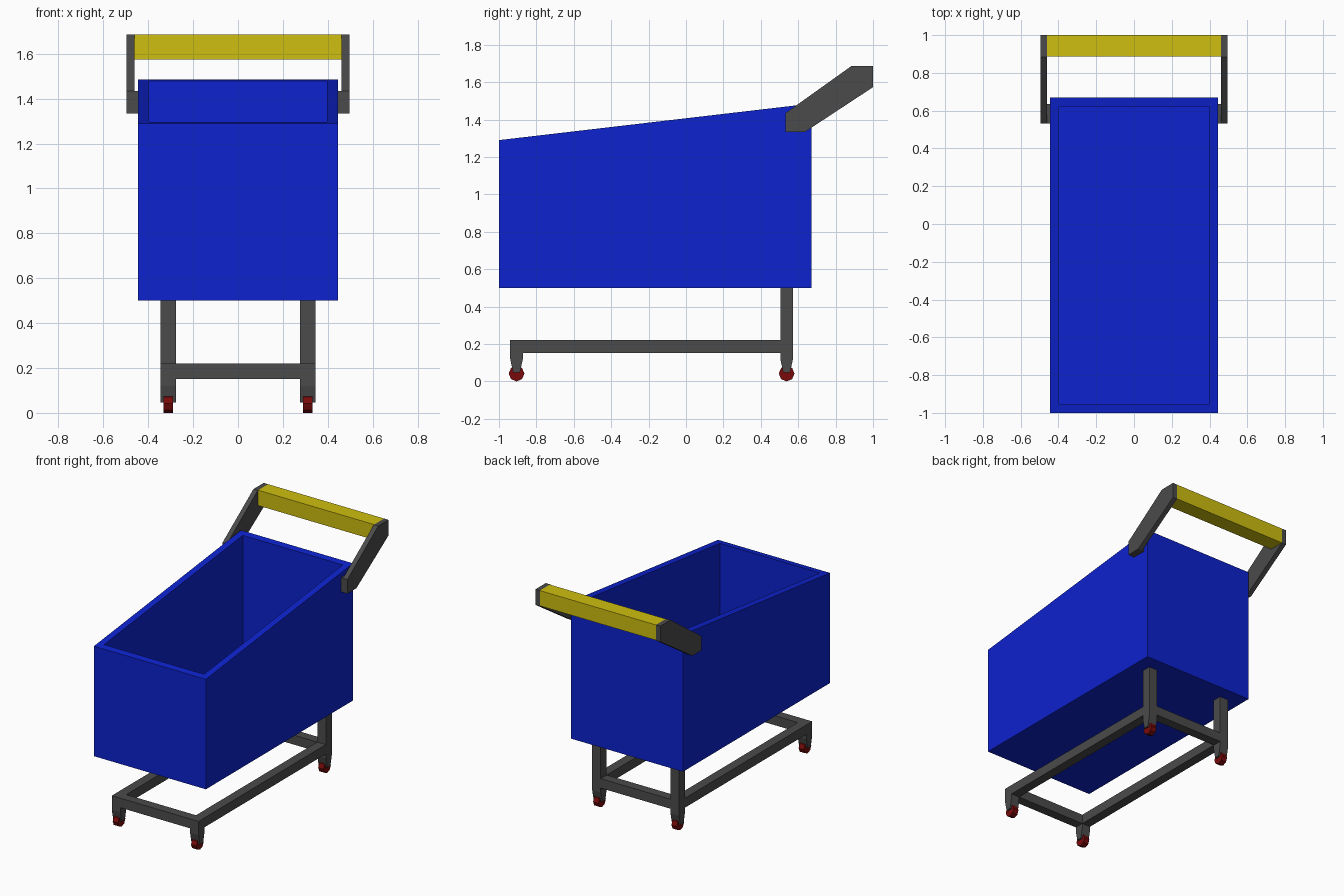
import bpy, bmesh, math
from mathutils import Matrix

if "Cube" in bpy.data.objects:
    bpy.data.objects.remove(bpy.data.objects["Cube"])


def material(name, rgb):
    m = bpy.data.materials.new(name)
    m.diffuse_color = (*rgb, 1)
    m.use_nodes = True
    m.node_tree.nodes["Principled BSDF"].inputs["Base Color"].default_value = m.diffuse_color
    return m


BLUE = material("basket blue", (0.004, 0.016, 0.62))
GREY = material("frame grey", (0.07, 0.07, 0.07))
YELLOW = material("grip yellow", (0.62, 0.52, 0.005))
RED = material("wheel red", (0.19, 0.003, 0.003))


def finish(bm, name, mat):
    bmesh.ops.recalc_face_normals(bm, faces=bm.faces)
    me = bpy.data.meshes.new(name)
    bm.to_mesh(me)
    bm.free()
    me.materials.append(mat)
    ob = bpy.data.objects.new(name, me)
    bpy.context.collection.objects.link(ob)
    return ob


def prism(name, profile, x0, x1, mat):
    """Extrude a (y, z) side profile from x0 to x1."""
    bm = bmesh.new()
    face = bm.faces.new([bm.verts.new((x0, y, z)) for y, z in profile])
    ext = bmesh.ops.extrude_face_region(bm, geom=[face])["geom"]
    verts = [v for v in ext if isinstance(v, bmesh.types.BMVert)]
    bmesh.ops.translate(bm, verts=verts, vec=(x1 - x0, 0, 0))
    return finish(bm, name, mat)


def box(name, x0, x1, y0, y1, z0, z1, mat):
    return prism(name, [(y0, z0), (y1, z0), (y1, z1), (y0, z1)], x0, x1, mat)


# Basket: sloped-top box, opened up by insetting the top and sinking it
def rim(y):
    return 1.29 + (y + 1) * 0.1168


W, Y0, Y1 = 0.445, -1.0, 0.67
T, FLOOR = 0.048, 0.55
bm = bmesh.new()


def ring(w, y0, y1, z=None):
    return [bm.verts.new((x, y, rim(y) if z is None else z))
            for x, y in ((-w, y0), (w, y0), (w, y1), (-w, y1))]


rings = [ring(W, Y0, Y1, 0.5), ring(W, Y0, Y1),
         ring(W - T, Y0 + T, Y1 - T), ring(W - T, Y0 + T, Y1 - T, FLOOR)]
for a, b in zip(rings, rings[1:]):
    for i in range(4):
        j = (i + 1) % 4
        bm.faces.new((a[i], a[j], b[j], b[i]))
bm.faces.new(rings[0])
bm.faces.new(rings[-1])
finish(bm, "basket", BLUE)

# Handle: side arms with mounting blocks, and the grip between them
ARM = [(0.533, 1.333), (0.635, 1.333), (1.0, 1.573),
       (1.0, 1.685), (0.883, 1.685), (0.533, 1.435)]
for side, s in (("left", -1), ("right", 1)):
    prism(f"handle_arm_{side}", ARM, s * 0.461, s * 0.496, GREY)
    box(f"handle_mount_{side}", s * 0.43, s * 0.463, 0.533, 0.635, 1.333, 1.435, GREY)
box("handle_grip", -0.461, 0.461, 0.887, 1.0, 1.575, 1.685, YELLOW)

# Undercarriage: legs tapering into wheel forks, rails and wheels
LX, H = 0.311, 0.034
FRONT, BACK = -0.906, 0.538
for side, s in (("left", -1), ("right", 1)):
    xa, xb = s * LX - H, s * LX + H
    for end, y, top in (("front", FRONT, 0.22), ("back", BACK, 0.5)):
        leg = [(y - 0.018, 0.047), (y + 0.018, 0.047), (y + H, 0.12),
               (y + H, top), (y - H, top), (y - H, 0.12)]
        prism(f"{end}_leg_{side}", leg, xa, xb, GREY)
        wheel = [(y + 0.042 * math.sin(k * math.pi / 4),
                  0.042 - 0.042 * math.cos(k * math.pi / 4)) for k in range(8)]
        prism(f"{end}_wheel_{side}", wheel, s * LX - 0.021, s * LX + 0.021, RED)
    box(f"side_rail_{side}", xa, xb, FRONT + H, BACK - H, 0.152, 0.22, GREY)
for end, y in (("front", FRONT), ("back", BACK)):
    box(f"{end}_cross_rail", -LX + H, LX - H, y - H, y + H, 0.152, 0.22, GREY)
